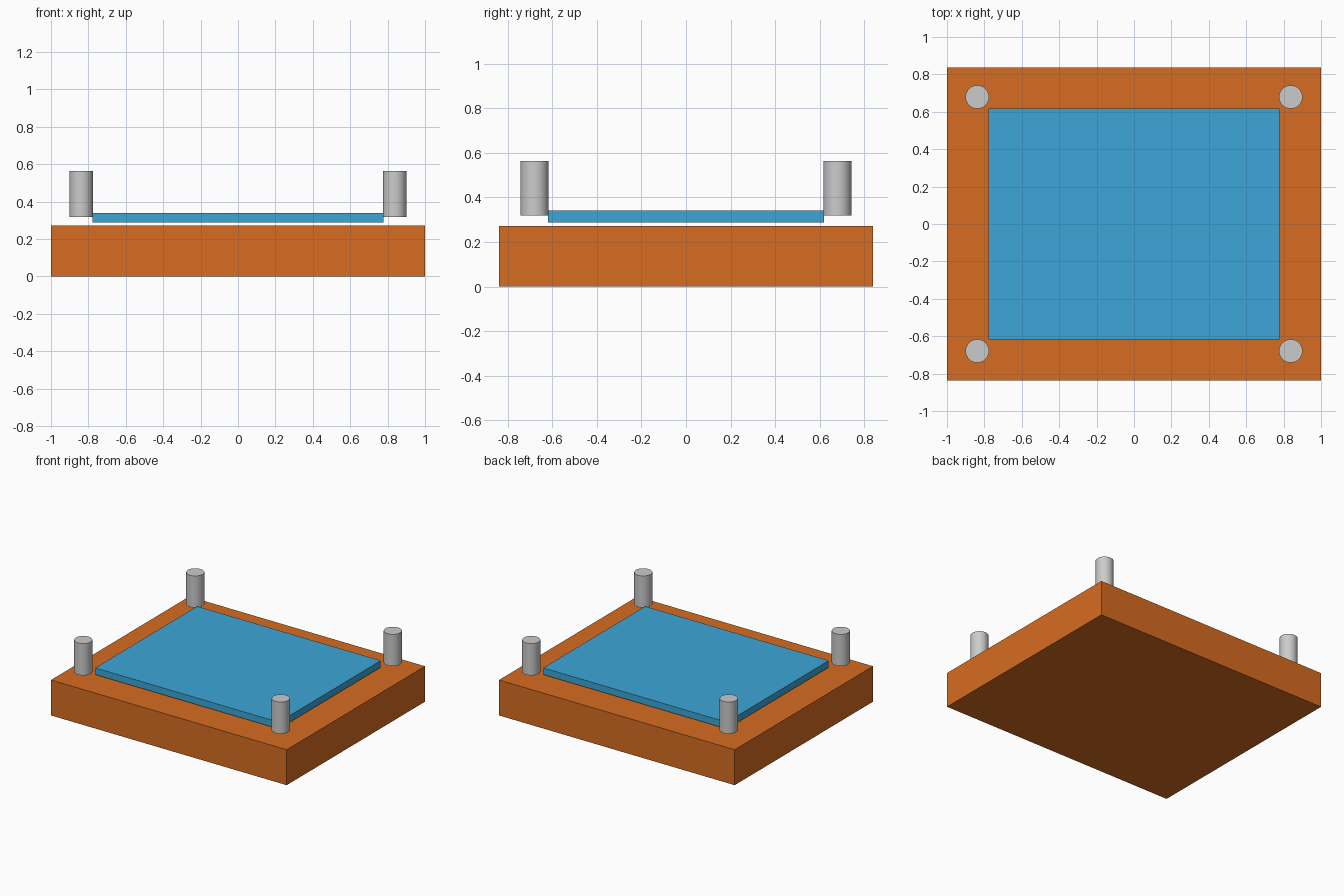
import bpy

if "Cube" in bpy.data.objects:
    bpy.data.objects.remove(bpy.data.objects["Cube"])


def material(name, color):
    m = bpy.data.materials.new(name)
    m.diffuse_color = (*color, 1)
    m.use_nodes = True
    m.node_tree.nodes["Principled BSDF"].inputs["Base Color"].default_value = m.diffuse_color
    return m


def box(name, sx, sy, z0, z1, mat):
    bpy.ops.mesh.primitive_cube_add(size=1, location=(0, 0, (z0 + z1) / 2))
    o = bpy.context.object
    o.name = name
    o.scale = (sx, sy, z1 - z0)
    bpy.ops.object.transform_apply(location=False, rotation=False, scale=True)
    o.data.materials.append(mat)
    return o


orange = material("orange", (0.68, 0.15, 0.015))
blue = material("blue", (0.045, 0.38, 0.68))

# Thick base slab and the thin panel hovering just above it
box("base", 2.0, 1.676, 0.0, 0.272, orange)
box("panel", 1.557, 1.236, 0.288, 0.34, blue)

# Four corner pins
PIN_BOTTOM, PIN_TOP = 0.319, 0.563
for side, sx in (("left", -1), ("right", 1)):
    for end, sy in (("front", -1), ("back", 1)):
        bpy.ops.mesh.primitive_cylinder_add(
            vertices=32, radius=0.063, depth=PIN_TOP - PIN_BOTTOM,
            location=(sx * 0.838, sy * 0.679, (PIN_BOTTOM + PIN_TOP) / 2))
        bpy.context.object.name = f"{end}_{side}_pin"
        bpy.ops.object.shade_smooth_by_angle()
